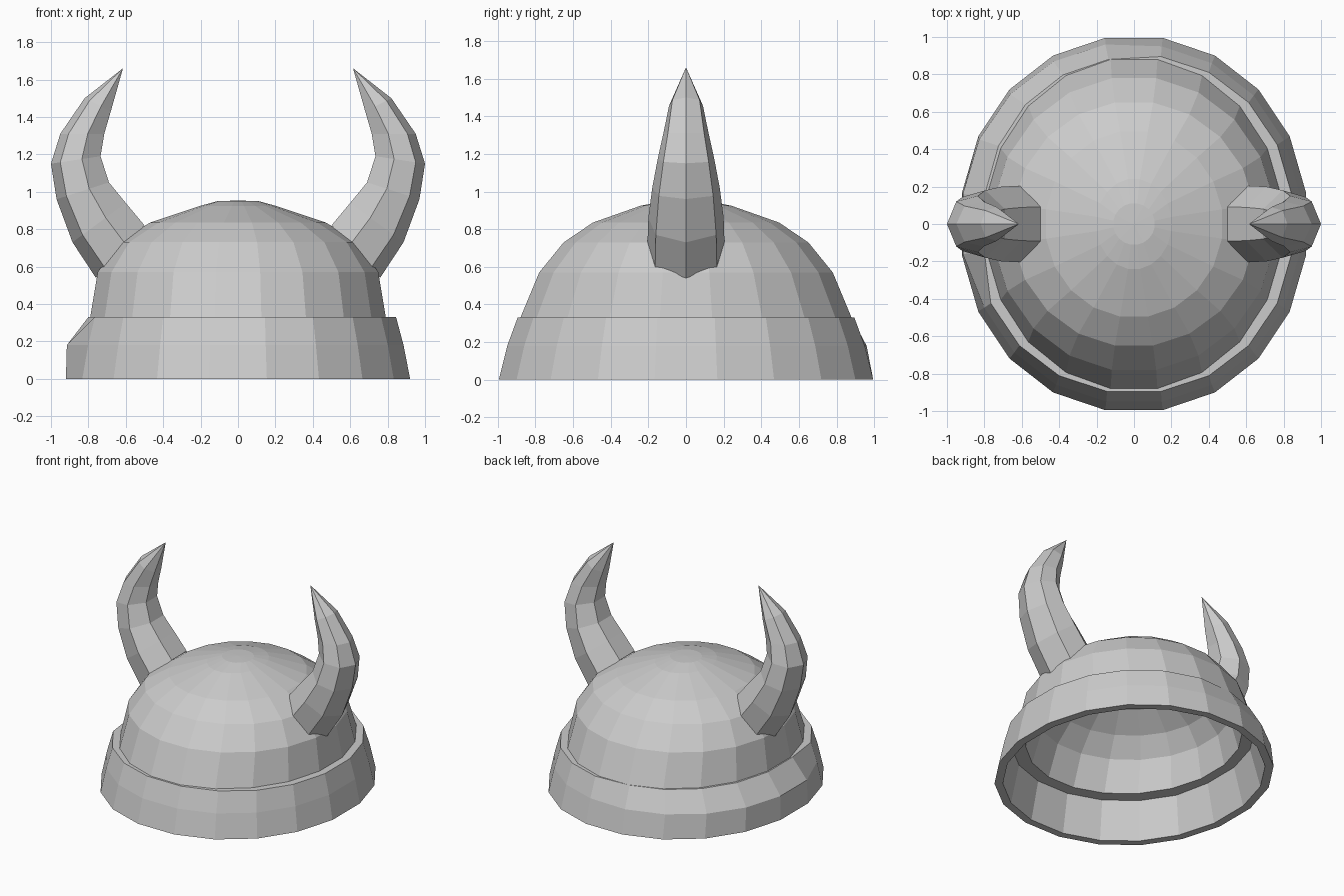
import bpy, bmesh
from math import cos, sin, pi, copysign

if "Cube" in bpy.data.objects:
    bpy.data.objects.remove(bpy.data.objects["Cube"])

SIDES = 20


def loft(name, rings, closed=False):
    """Skin a list of point rings; a one-point ring becomes a pole."""
    bm = bmesh.new()
    rows = [[bm.verts.new(p) for p in ring] for ring in rings]
    pairs = list(zip(rows, rows[1:]))
    if closed:
        pairs.append((rows[-1], rows[0]))
    for a, b in pairs:
        n = max(len(a), len(b))
        for i in range(n):
            j = (i + 1) % n
            if len(a) == 1:
                bm.faces.new((a[0], b[j], b[i]))
            elif len(b) == 1:
                bm.faces.new((a[i], a[j], b[0]))
            else:
                bm.faces.new((a[i], a[j], b[j], b[i]))
    bmesh.ops.recalc_face_normals(bm, faces=bm.faces)
    mesh = bpy.data.meshes.new(name)
    bm.to_mesh(mesh)
    bm.free()
    obj = bpy.data.objects.new(name, mesh)
    bpy.context.collection.objects.link(obj)
    return obj


def oval(rx, ry, z, exponent=1.0, worn=None):
    """Oval with flat sides facing the axes; worn = (rx, ry) of the back-left quarter."""
    def power(v):
        return copysign(abs(v) ** exponent, v)
    k = power(cos(pi / SIDES))
    ring = []
    for i in range(SIDES):
        a = 2 * pi * (i + 0.5) / SIDES
        ax, ay = worn if worn and pi / 2 < a < 1.06 * pi else (rx, ry)
        ring.append((ax / k * power(cos(a)), ay / k * power(sin(a)), z))
    return ring


# Domed cap: inner shell, lower edge, outer shell
inner = [(0.14, 0.16, 0.85), (0.40, 0.42, 0.76), (0.57, 0.58, 0.65),
         (0.67, 0.70, 0.52), (0.715, 0.79, 0.29)]
outer = [(0.815, 0.885, 0.29), (0.79, 0.88, 0.33), (0.75, 0.78, 0.57),
         (0.645, 0.65, 0.73), (0.47, 0.495, 0.835), (0.20, 0.24, 0.925),
         (0.11, 0.11, 0.95)]
loft("dome", [[(0, 0, 0.87)]] + [oval(*r) for r in inner + outer] + [[(0, 0, 0.953)]])

# Flared rim band with a ledge around the cap, worn smooth at the back left
band = [(0.92, 0.995, 0, 0.97), (0.885, 0.95, 0.18, 0.97, (0.915, 0.96)),
        (0.845, 0.895, 0.33, 0.96, (0.80, 0.88)), (0.785, 0.87, 0.33),
        (0.81, 0.88, 0.29, 0.98, (0.79, 0.87)), (0.86, 0.94, 0, 0.97)]
loft("rim_band", [oval(*r) for r in band], closed=True)

# Curved horns: outer x, z, inner x, z, half width in y
horn = [(0.76, 0.54, 0.50, 0.82, 0.205), (0.885, 0.73, 0.60, 0.94, 0.20),
        (0.97, 0.96, 0.69, 1.05, 0.18), (1.00, 1.15, 0.735, 1.19, 0.15),
        (0.95, 1.31, 0.715, 1.31, 0.12), (0.82, 1.50, 0.68, 1.43, 0.09)]


def horn_ring(xo, zo, xi, zi, w, side):
    """Seven-sided section: a ridge on the outer side, a flat on the inner side."""
    ring = []
    for i in range(7):
        a = 2 * pi * i / 7
        c, s = cos(a), sin(a) / sin(4 * pi / 7)
        c = (c if c > 0 else c / cos(pi / 7)) / 2
        ring.append((side * ((xo + xi) / 2 + (xo - xi) * c), w * s,
                     (zo + zi) / 2 + (zo - zi) * c))
    return ring


for side, label in ((-1, "left"), (1, "right")):
    loft(label + "_horn", [horn_ring(*h, side) for h in horn] + [[(side * 0.615, 0, 1.66)]])
